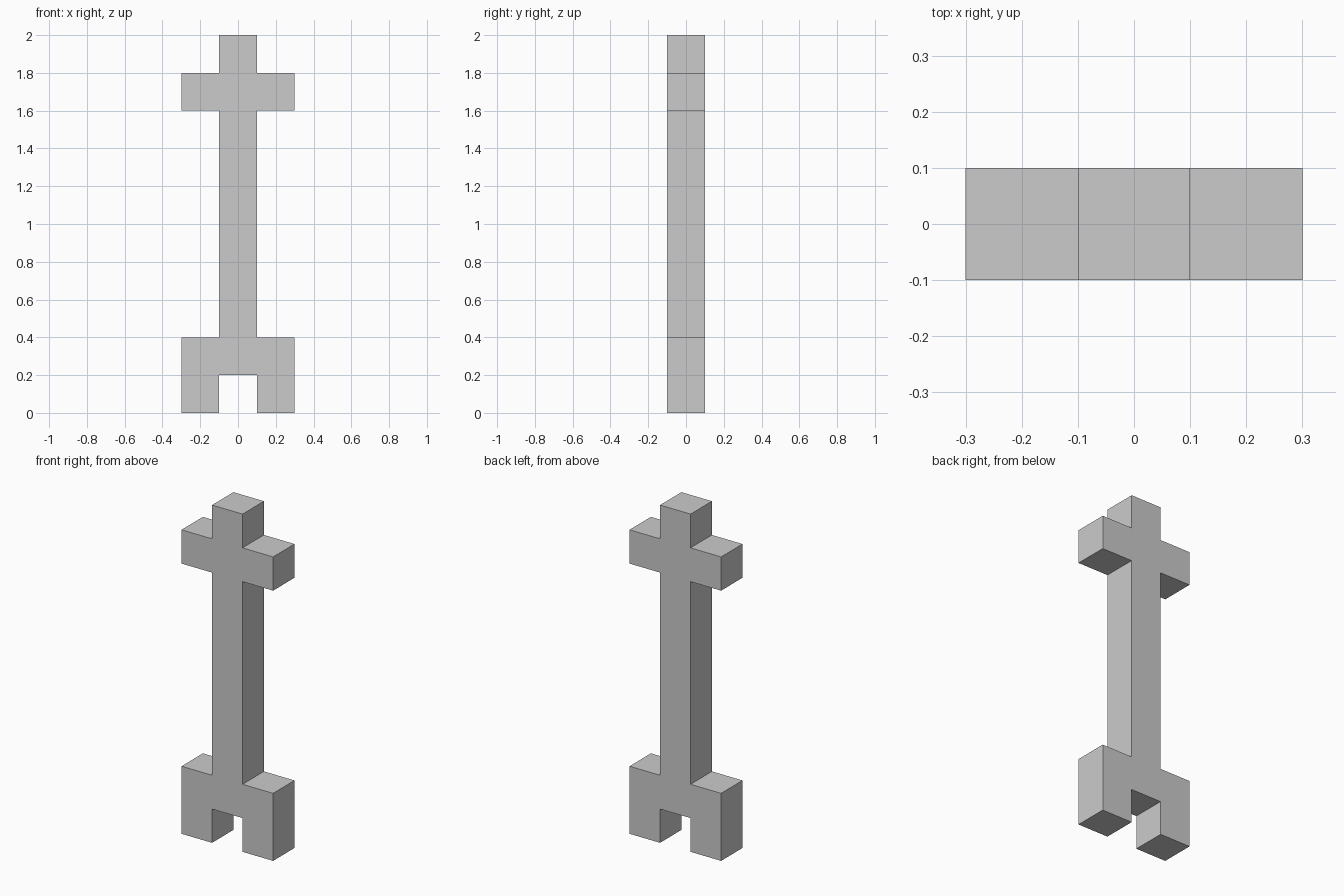
import bpy
import bmesh

if "Cube" in bpy.data.objects:
    bpy.data.objects.remove(bpy.data.objects["Cube"])

DEPTH = 0.2

# Right half of the front outline (x, z), from top of head to inside of leg
half = [
    (0.1, 2.0), (0.1, 1.8),              # head
    (0.3, 1.8), (0.3, 1.6), (0.1, 1.6),  # arm
    (0.1, 0.4),                          # trunk
    (0.3, 0.4), (0.3, 0.0),              # hip and outer leg
    (0.1, 0.0), (0.1, 0.2),              # inner leg and notch
]
outline = half + [(-x, z) for x, z in reversed(half)]

# Extrude the mirrored outline from front to back as one solid
bm = bmesh.new()
front = bm.faces.new([bm.verts.new((x, -DEPTH / 2, z)) for x, z in outline])
result = bmesh.ops.extrude_face_region(bm, geom=[front], use_keep_orig=True)
back_verts = [g for g in result["geom"] if isinstance(g, bmesh.types.BMVert)]
bmesh.ops.translate(bm, verts=back_verts, vec=(0, DEPTH, 0))
bmesh.ops.recalc_face_normals(bm, faces=bm.faces)

mesh = bpy.data.meshes.new("block_figure")
bm.to_mesh(mesh)
bm.free()
bpy.context.collection.objects.link(bpy.data.objects.new("block_figure", mesh))
